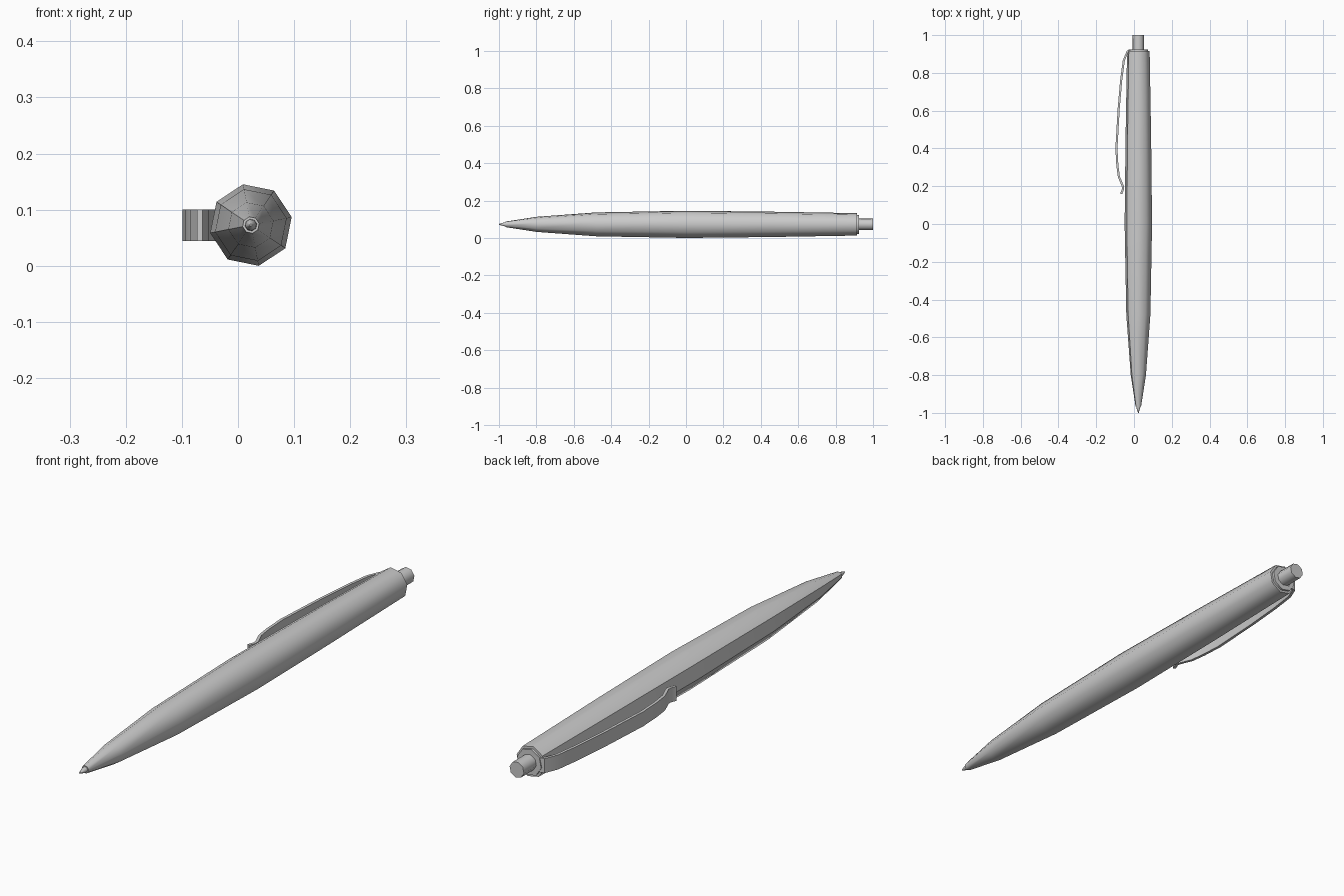
import bpy, bmesh, math
from mathutils import Vector

if "Cube" in bpy.data.objects:
    bpy.data.objects.remove(bpy.data.objects["Cube"])

CX, CZ = 0.023, 0.076      # pen axis, running along y
TURN = math.radians(11)    # rotation of the octagonal section


def finish(name, bm, angle=50):
    bmesh.ops.recalc_face_normals(bm, faces=bm.faces)
    me = bpy.data.meshes.new(name)
    bm.to_mesh(me)
    bm.free()
    ob = bpy.data.objects.new(name, me)
    bpy.context.collection.objects.link(ob)
    bpy.ops.object.select_all(action='DESELECT')
    ob.select_set(True)
    bpy.context.view_layer.objects.active = ob
    bpy.ops.object.shade_smooth_by_angle(angle=math.radians(angle))
    return ob


def lathe(name, profile, sides=8, flat_side=None):
    """Rings of (y, radius) joined along the pen axis and capped."""
    bm = bmesh.new()
    rings = []
    for y, r in profile:
        ring = []
        for i in range(sides):
            a = TURN + 2 * math.pi * i / sides
            ring.append(bm.verts.new((CX + r * math.cos(a), y, CZ + r * math.sin(a))))
        rings.append(ring)
    for a, b in zip(rings, rings[1:]):
        for i in range(sides):
            j = (i + 1) % sides
            bm.faces.new((a[i], a[j], b[j], b[i]))
    bm.faces.new(rings[0])
    bm.faces.new(rings[-1])
    ob_edges = []
    if flat_side is not None:
        # crisp edges either side of the facet under the clip
        bm.verts.index_update()
        for a, b in zip(rings, rings[1:]):
            for i in (flat_side, flat_side + 1):
                ob_edges.append({a[i].index, b[i].index})
    ob = finish(name, bm)
    for e in ob.data.edges:
        if set(e.vertices) in ob_edges:
            e.use_edge_sharp = True
    return ob


# Barrel
lathe("barrel", [(-0.965, 0.015), (-0.8, 0.041), (-0.48, 0.065), (0.0, 0.074),
                 (0.45, 0.069), (0.915, 0.061)], flat_side=3)

# Writing tip
lathe("tip", [(-0.95, 0.012), (-0.975, 0.010), (-1.0, 0.002)])

# End collar and push button
lathe("end_collar", [(0.90, 0.052), (0.924, 0.052)])
lathe("push_button", [(0.90, 0.031), (1.0, 0.031)])

# Pocket clip: bowed strip of constant thickness, extruded across z
path = [Vector(p) for p in [(0.00, 0.919), (-0.034, 0.914), (-0.054, 0.865), (-0.068, 0.76),
                            (-0.081, 0.61), (-0.093, 0.40), (-0.088, 0.31), (-0.080, 0.25),
                            (-0.059, 0.20), (-0.058, 0.185), (-0.068, 0.16)]]
half = 0.0055
bm = bmesh.new()
sections = []
for i, p in enumerate(path):
    t = (path[min(i + 1, len(path) - 1)] - path[max(i - 1, 0)]).normalized()
    n = Vector((-t.y, t.x)) * half
    sections.append([bm.verts.new((q.x, q.y, CZ + z)) for q, z in
                     ((p + n, -0.028), (p + n, 0.028), (p - n, 0.028), (p - n, -0.028))])
for a, b in zip(sections, sections[1:]):
    for i in range(4):
        j = (i + 1) % 4
        bm.faces.new((a[i], a[j], b[j], b[i]))
bm.faces.new(sections[0])
bm.faces.new(sections[-1])
finish("pocket_clip", bm, 30)

# Rest the lowest point on the ground
low = min(v.co.z for v in bpy.data.objects["barrel"].data.vertices)
for ob in bpy.context.collection.objects:
    for v in ob.data.vertices:
        v.co.z -= low
